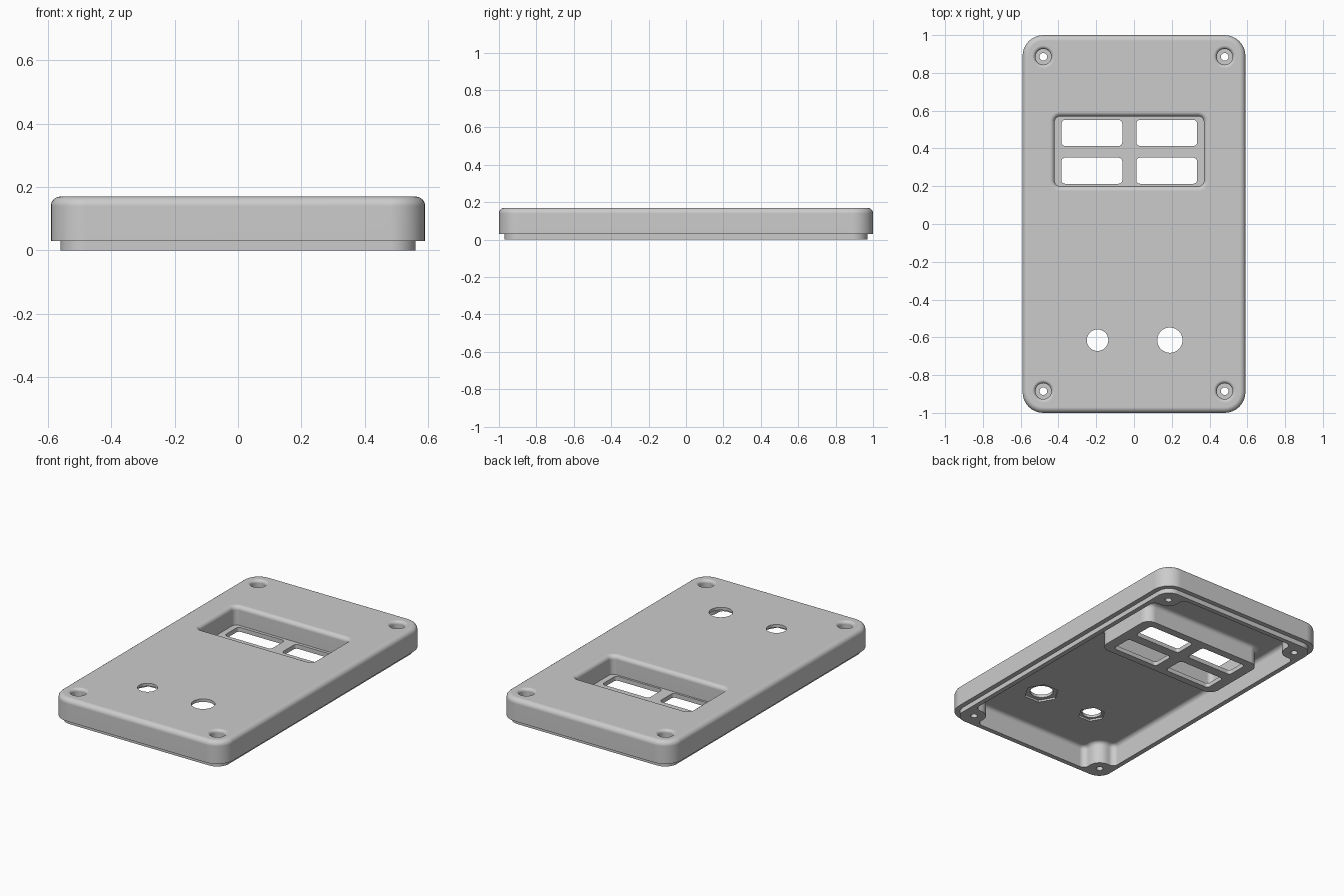
import bpy, bmesh
from math import sin, cos, pi, radians

cube = bpy.data.objects.get("Cube")
if cube:
    bpy.data.objects.remove(cube, do_unlink=True)

TOP, PLATE, RIM = 0.17, 0.03, 0.03
CEILING = TOP - PLATE
SCREW_X, SCREW_Y = 0.48, 0.885

grey = bpy.data.materials.new("light grey plastic")
grey.use_nodes = True
grey.diffuse_color = (0.6, 0.6, 0.6, 1)
grey.node_tree.nodes["Principled BSDF"].inputs["Base Color"].default_value = (0.6, 0.6, 0.6, 1)


def arc(cx, cy, r, start, end, n=8):
    steps = [radians(start + (end - start) * i / n) for i in range(n + 1)]
    return [(cx + r * cos(a), cy + r * sin(a)) for a in steps]


def rounded_rect(cx, cy, hx, hy, r):
    pts = []
    for i, (sx, sy) in enumerate([(1, 1), (-1, 1), (-1, -1), (1, -1)]):
        pts += arc(cx + sx * (hx - r), cy + sy * (hy - r), r, 90 * i, 90 * i + 90)
    return pts


def circle(cx, cy, r, n=40):
    return arc(cx, cy, r, 0, 360, n)[:-1]


def cavity_outline(d):
    """Inner wall outline, notched round the four screw bosses, inset by d."""
    a, b, boss, f = 0.53 - d, 0.94 - d, 0.07 + d, 0.035 - d
    low, left = SCREW_Y - boss, SCREW_X - boss
    quarter = arc(a - f, low - f, f, 0, 90)
    quarter += arc(SCREW_X, SCREW_Y, boss, 270, 180)
    quarter += arc(left - f, b - f, f, 0, 90)
    pts = []
    for sx, sy in [(1, 1), (-1, 1), (-1, -1), (1, -1)]:
        part = [(sx * x, sy * y) for x, y in quarter]
        pts += part if sx * sy > 0 else part[::-1]
    return pts


def loft(name, rings):
    """Closed solid through a stack of (outline, z) rings."""
    bm = bmesh.new()
    loops = [[bm.verts.new((x, y, z)) for x, y in pts] for pts, z in rings]
    n = len(loops[0])
    for lo, hi in zip(loops, loops[1:]):
        for i in range(n):
            j = (i + 1) % n
            bm.faces.new((lo[i], lo[j], hi[j], hi[i]))
    bm.faces.new(loops[0][::-1])
    bm.faces.new(loops[-1])
    bmesh.ops.recalc_face_normals(bm, faces=bm.faces)
    mesh = bpy.data.meshes.new(name)
    bm.to_mesh(mesh)
    bm.free()
    mesh.materials.append(grey)
    ob = bpy.data.objects.new(name, mesh)
    bpy.context.collection.objects.link(ob)
    return ob


def fillet(r, n=6):
    """Pairs of (sideways, upward) offsets along a quarter round."""
    return [(r * (1 - cos(pi / 2 * i / n)), r * sin(pi / 2 * i / n)) for i in range(n + 1)]


def combine(target, tool, operation):
    tool.hide_render = True
    mod = target.modifiers.new("join", 'BOOLEAN')
    mod.operation, mod.object, mod.solver = operation, tool, 'EXACT'
    bpy.context.view_layer.objects.active = target
    bpy.ops.object.modifier_apply(modifier=mod.name)
    bpy.data.objects.remove(tool, do_unlink=True)


# Outer cover with rounded top edge, and the stepped lip below it
lip = rounded_rect(0, 0, 0.56, 0.97, 0.08)
side = rounded_rect(0, 0, 0.59, 1, 0.11)
rings = [(lip, 0), (lip, RIM), (side, RIM)]
rings += [(rounded_rect(0, 0, 0.59 - d, 1 - d, 0.11 - d), TOP - 0.03 + h) for d, h in fillet(0.03)]
cover = loft("enclosure_cover", rings)

# Hollow underside
rings = [(cavity_outline(0), -0.05)]
rings += [(cavity_outline(d), CEILING - 0.025 + h) for d, h in fillet(0.025)]
combine(cover, loft("cavity_cutter", rings), 'DIFFERENCE')

# Recessed panel: its outer tray flares into the ceiling
PX, PY, HX, HY, FLOOR = -0.025, 0.385, 0.395, 0.185, 0.052


def tray(d, r):
    return rounded_rect(PX, PY, HX + d, HY + d, r + d)


rings = [(tray(0.03, 0.03), FLOOR - 0.027)]
rings += [(tray(0.03 + d, 0.03), CEILING - 0.025 + h) for d, h in fillet(0.025)]
rings.append((tray(0.055, 0.03), CEILING + 0.012))
combine(cover, loft("panel_tray", rings), 'UNION')

rings = [(tray(0, 0.03), FLOOR)]
rings += [(tray(d, 0.03), TOP - 0.025 + h) for d, h in fillet(0.025)]
rings.append((tray(0.025, 0.03), TOP + 0.05))
combine(cover, loft("panel_cutter", rings), 'DIFFERENCE')

# Four windows in the panel floor
for sx in (-1, 1):
    for sy in (-1, 1):
        win = rounded_rect(PX + sx * 0.198, 0.382 + sy * 0.1, 0.161, 0.069, 0.02)
        combine(cover, loft("window_cutter", [(win, -0.05), (win, 0.09)]), 'DIFFERENCE')

# Control holes with hexagonal nut seats underneath
for x, r, seat in [(-0.193, 0.057, 0.08), (0.19, 0.067, 0.103)]:
    hole, nut = circle(x, -0.615, r), circle(x, -0.615, seat, 6)
    combine(cover, loft("hole_cutter", [(hole, 0.05), (hole, 0.25)]), 'DIFFERENCE')
    combine(cover, loft("nut_cutter", [(nut, 0.1), (nut, CEILING + 0.012)]), 'DIFFERENCE')

# Counterbored screw holes through the corner bosses
for sx in (-1, 1):
    for sy in (-1, 1):
        profile = [(0.02, -0.05), (0.02, 0.08), (0.042, 0.08)]
        profile += [(0.042 + d, TOP - 0.018 + h) for d, h in fillet(0.018)]
        profile.append((0.06, TOP + 0.05))
        rings = [(circle(sx * SCREW_X, sy * SCREW_Y, r), z) for r, z in profile]
        combine(cover, loft("screw_cutter", rings), 'DIFFERENCE')

# Smooth shading with crisp edges
bpy.ops.object.select_all(action='DESELECT')
cover.select_set(True)
bpy.context.view_layer.objects.active = cover
bpy.ops.object.shade_smooth_by_angle(angle=radians(30))
weighted = cover.modifiers.new("even_shading", 'WEIGHTED_NORMAL')
weighted.keep_sharp = True
